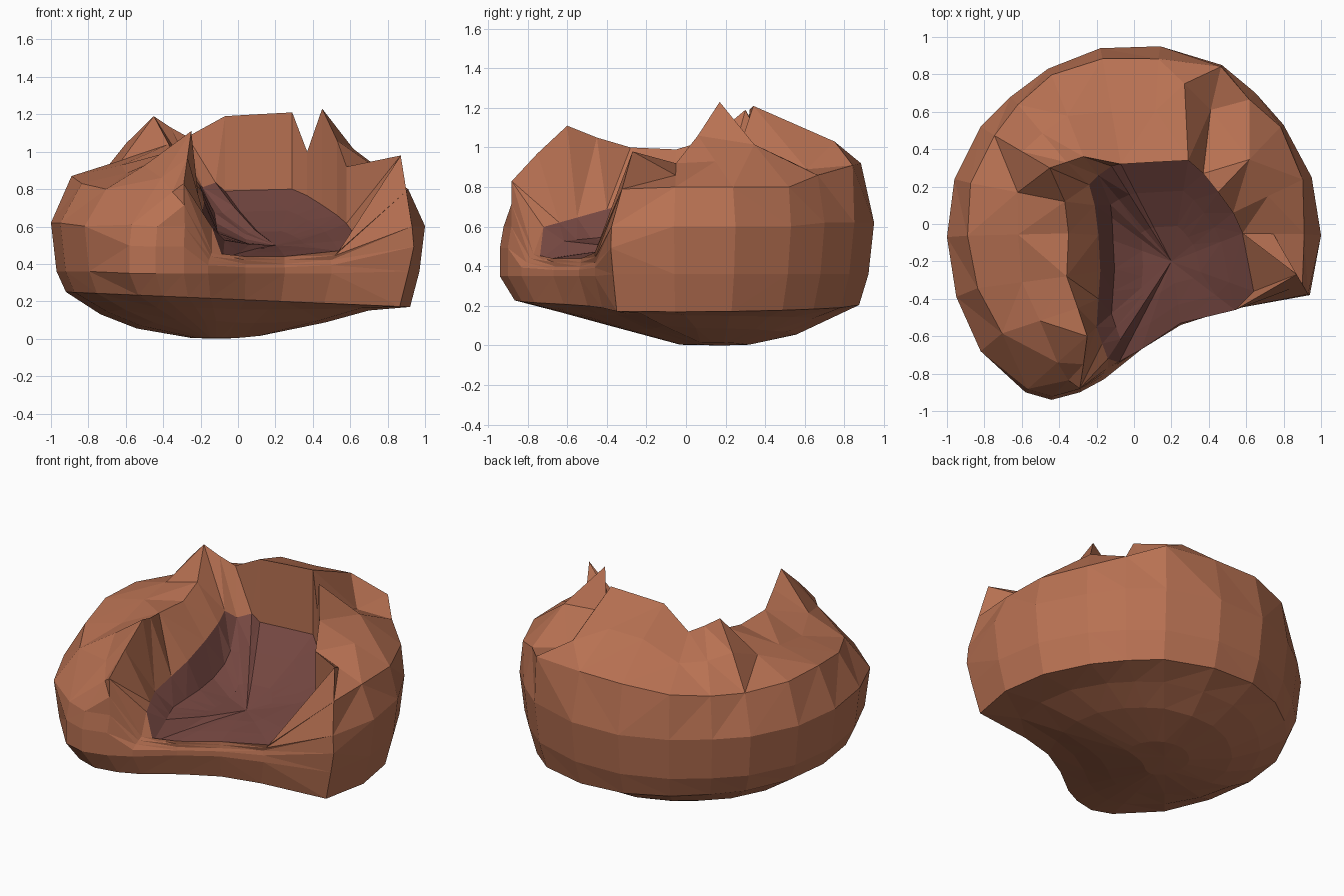
import bpy, bmesh
from mathutils import Vector

if "Cube" in bpy.data.objects:
    bpy.data.objects.remove(bpy.data.objects["Cube"])

# Outer outline seen from above, counter-clockwise from the right side
OUTLINE = [(1.0, -.06), (.95, .25), (.8, .53), (.65, .7), (.47, .85), (.14, .95),
           (-.18, .94), (-.46, .83), (-.66, .68), (-.82, .52), (-.96, .24),
           (-1.0, -.07), (-.95, -.39), (-.82, -.68), (-.58, -.9), (-.44, -.94),
           (-.29, -.9), (-.16, -.83), (.04, -.67), (.25, -.54), (.5, -.46), (.94, -.38)]
# Shoulder: scale of the outline, height
SHOULDER = [(.91, .8), (.95, .8), (.98, .8), (.95, .86), (.99, .91), (.93, .92),
            (.94, .92), (.96, .89), (.94, .87), (.91, .86), (.91, .87),
            (.89, .87), (.88, .83), (.86, .8), (.98, .61), (.98, .6),
            (.98, .6), (.97, .42), (.99, .4), (.99, .4), (.99, .42), (.99, .6)]
# Jagged inner rim
RIM = [(.58, -.05, .92), (.53, .06, 1.06), (.45, .17, 1.23), (.37, .27, 1.0),
       (.29, .34, 1.21), (.1, .33, 1.2), (-.07, .32, 1.19), (-.27, .36, 1.08),
       (-.36, .33, 1.13), (-.45, .3, 1.19), (-.37, .12, 1.04), (-.35, -.05, .99),
       (-.36, -.28, 1.0), (-.3, -.45, 1.05), (-.25, -.6, 1.11), (-.27, -.75, .97),
       (-.29, -.88, .83), (-.14, -.77, .46), (.04, -.67, .44), (.25, -.53, .44),
       (.54, -.46, .47), (.87, -.27, .98)]
# Liner edge where it stands away from the rim
LINER_EDGE = {7: (-.12, .31), 8: (-.19, .26), 9: (-.24, .21), 10: (-.21, .1),
              11: (-.19, -.06), 12: (-.18, -.25), 13: (-.19, -.4), 14: (-.2, -.55),
              15: (-.17, -.64), 16: (-.14, -.72), 17: (-.08, -.74), 21: (.64, -.36)}
N = len(OUTLINE)


def material(name, color):
    m = bpy.data.materials.new(name)
    m.diffuse_color = (*color, 1)
    m.use_nodes = True
    m.node_tree.nodes["Principled BSDF"].inputs["Base Color"].default_value = m.diffuse_color
    return m


def loft(name, rings, mat, cap_start=None, cap_end=None):
    """Joins closed rings into flat triangles, with optional fan caps."""
    bm = bmesh.new()
    vs = [[bm.verts.new(p) for p in r] for r in rings]
    for a, b in zip(vs, vs[1:]):
        for i in range(N):
            j = (i + 1) % N
            bm.faces.new((a[i], a[j], b[j], b[i]))
    for ring, tip, flip in ((vs[0], cap_start, True), (vs[-1], cap_end, False)):
        if tip is not None:
            c = bm.verts.new(tip)
            for i in range(N):
                e = (ring[i], ring[(i + 1) % N])
                bm.faces.new((e[1], e[0], c) if flip else (e[0], e[1], c))
    bmesh.ops.triangulate(bm, faces=bm.faces[:])
    me = bpy.data.meshes.new(name)
    bm.to_mesh(me)
    bm.free()
    me.materials.append(mat)
    bpy.context.collection.objects.link(bpy.data.objects.new(name, me))


def ring(scale, height):
    return [Vector((x * scale, y * scale, height(x, y))) for x, y in OUTLINE]


# Underside and outer wall
base = Vector((-.08, .18, 0))
outer = ring(.92, lambda x, y: .21 - .04 * x)


def underside(t, z, right, front):
    r = [p.lerp(base, t) for p in outer]
    for p in r:
        p.z = z + right * max(0, p.x) + front * max(0, -p.y)
    return r


belly = underside(.22, .13, .03, .06)
under = underside(.45, .055, .07, .12)
foot = underside(.8, .004, .1, 0)
low = ring(.97, lambda x, y: .36)
for i in range(14, 21):
    low[i] = Vector((*OUTLINE[i], .35))
mid = ring(1, lambda x, y: .62)
for p, (s, z) in zip(mid, SHOULDER):
    p.z = min(.62, .36 + .55 * (z - .36))

# Sloping top, rim and inner wall
shoulder = [Vector((x * s, y * s, z)) for (x, y), (s, z) in zip(OUTLINE, SHOULDER)]
rim = [Vector(p) for p in RIM]
slope = [a.lerp(b, .5) for a, b in zip(shoulder, rim)]
for i, dz in {5: .03, 6: .03, 9: .02, 12: -.03}.items():
    slope[i].z += dz
# Notch at the back right
slope[3] = Vector((.41, .61, .89))
slope[4] = Vector((.27, .75, 1.03))

edge = []
for i, p in enumerate(rim):
    x, y = LINER_EDGE.get(i, (p.x, p.y))
    if 9 <= i <= 16:
        z = .8 + .28 * y
    else:
        z = .63 + y * (.5 if y > 0 else .27)
    if i in (7, 8):
        z += .05
    edge.append(Vector((x, y, min(z, p.z))))

brown = material("terracotta brown", (.478, .165, .085))
plum = material("dark plum brown", (.175, .062, .052))
loft("rock_shell", [foot, under, belly, outer, low, mid, shoulder, slope, rim, edge],
     brown, cap_start=base)

# Dark hollow inside the rim, gently sloping at the back and steep on the left
centre = Vector((.2, -.2, .5))
STEEP = {8: .2, 9: .4, 10: .75, 11: 1, 12: 1, 13: 1, 14: 1, 15: 1, 16: 1}


def basin(gentle_t, steep_t, gentle_drop, steep_drop):
    r = []
    for i, e in enumerate(edge):
        k = STEEP.get(i, 0)
        p = e.lerp(centre, gentle_t + k * (steep_t - gentle_t))
        p.z = e.z + (gentle_drop + k * (steep_drop - gentle_drop)) * (.5 - e.z)
        r.append(p)
    return r


wall_foot = basin(.3, .2, .38, .72)
floor = basin(.65, .6, .75, .95)
loft("hollow_floor", [edge, wall_foot, floor], plum, cap_end=centre)
